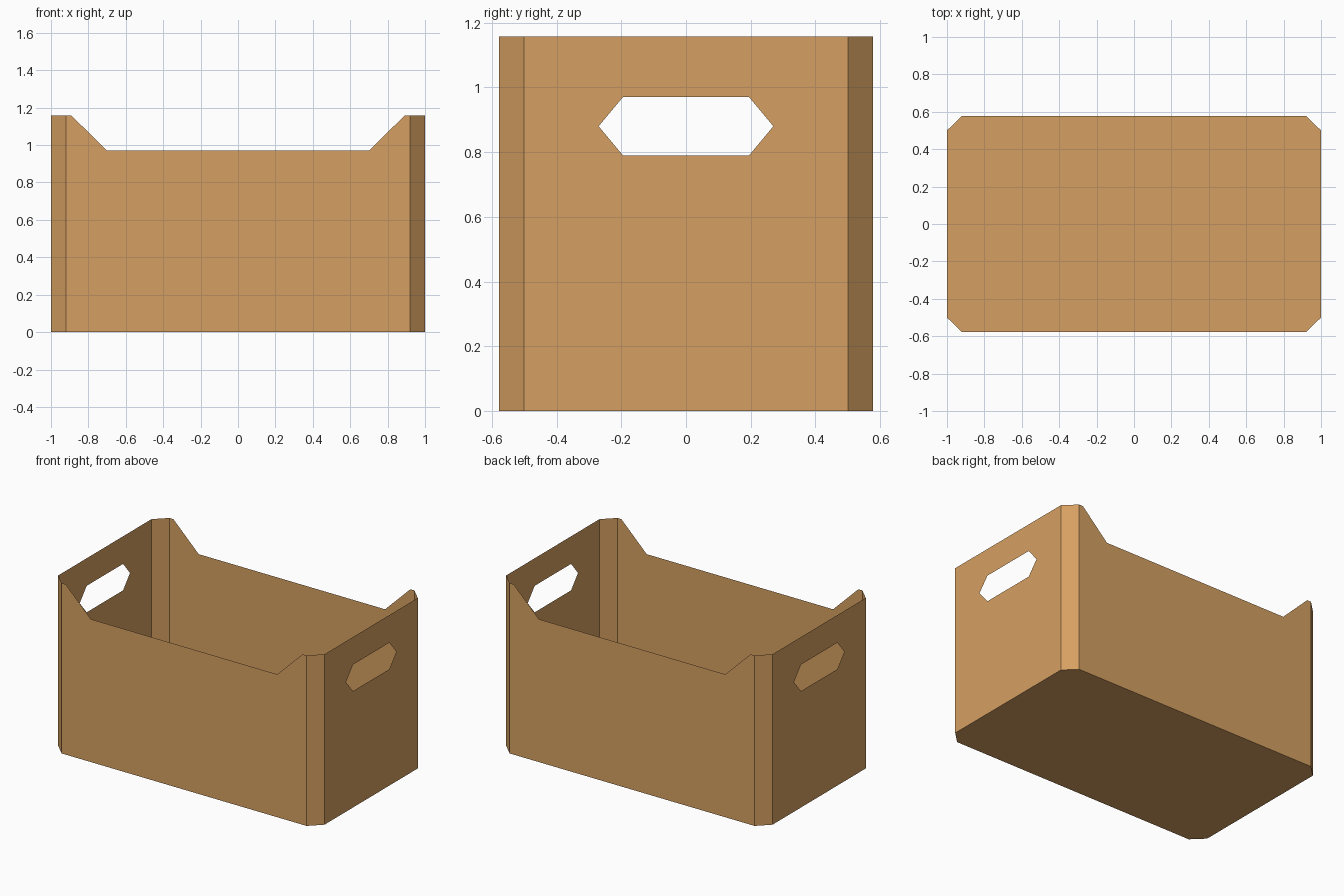
import bpy

if "Cube" in bpy.data.objects:
    bpy.data.objects.remove(bpy.data.objects["Cube"])

# Overall crate dimensions
X, Y, H = 1.0, 0.578, 1.157      # half length, half width, height
CX, CY = 0.92, 0.50              # where the corner bevels begin
HOLE_Z = 0.88                    # middle of the hand hole

cardboard = bpy.data.materials.new("cardboard_tan")
cardboard.diffuse_color = (0.672, 0.352, 0.122, 1.0)
cardboard.use_nodes = True
cardboard.node_tree.nodes["Principled BSDF"].inputs["Base Color"].default_value = cardboard.diffuse_color


def sheet(name, polygons):
    """Thin flat panel made from one or more outlines."""
    verts, faces = [], []
    for poly in polygons:
        faces.append(range(len(verts), len(verts) + len(poly)))
        verts += poly
    mesh = bpy.data.meshes.new(name)
    mesh.from_pydata(verts, [], [list(f) for f in faces])
    mesh.materials.append(cardboard)
    obj = bpy.data.objects.new(name, mesh)
    bpy.context.collection.objects.link(obj)
    return obj


def outward(poly, flip):
    return poly[::-1] if flip else poly


# Floor: rectangle with cut corners, facing down
sheet("floor", [[(-CX, -Y, 0), (-X, -CY, 0), (-X, CY, 0), (-CX, Y, 0),
                 (CX, Y, 0), (X, CY, 0), (X, -CY, 0), (CX, -Y, 0)]])

# Long walls with a lowered rim
rim = [(-CX, 0), (CX, 0), (CX, H), (0.89, H), (0.70, 0.97),
       (-0.70, 0.97), (-0.89, H), (-CX, H)]
for name, s in (("front_wall", -1), ("back_wall", 1)):
    sheet(name, [outward([(x, s * Y, z) for x, z in rim], s > 0)])

# End walls: lower and upper halves meeting around the hand hole
lower = [(-CY, 0), (CY, 0), (CY, HOLE_Z), (0.27, HOLE_Z), (0.195, 0.79),
         (-0.195, 0.79), (-0.27, HOLE_Z), (-CY, HOLE_Z)]
upper = [(-CY, HOLE_Z), (-0.27, HOLE_Z), (-0.195, 0.97), (0.195, 0.97),
         (0.27, HOLE_Z), (CY, HOLE_Z), (CY, H), (-CY, H)]
for name, s in (("left_end_wall", -1), ("right_end_wall", 1)):
    sheet(name, [outward([(s * X, y, z) for y, z in half], s < 0)
                 for half in (lower, upper)])

# Bevelled corner strips
for sx, side in ((-1, "left"), (1, "right")):
    for sy, end in ((-1, "front"), (1, "back")):
        a, b = (sx * CX, sy * Y), (sx * X, sy * CY)
        strip = [(*a, 0), (*b, 0), (*b, H), (*a, H)]
        sheet(f"{end}_{side}_corner", [outward(strip, sx * sy > 0)])
